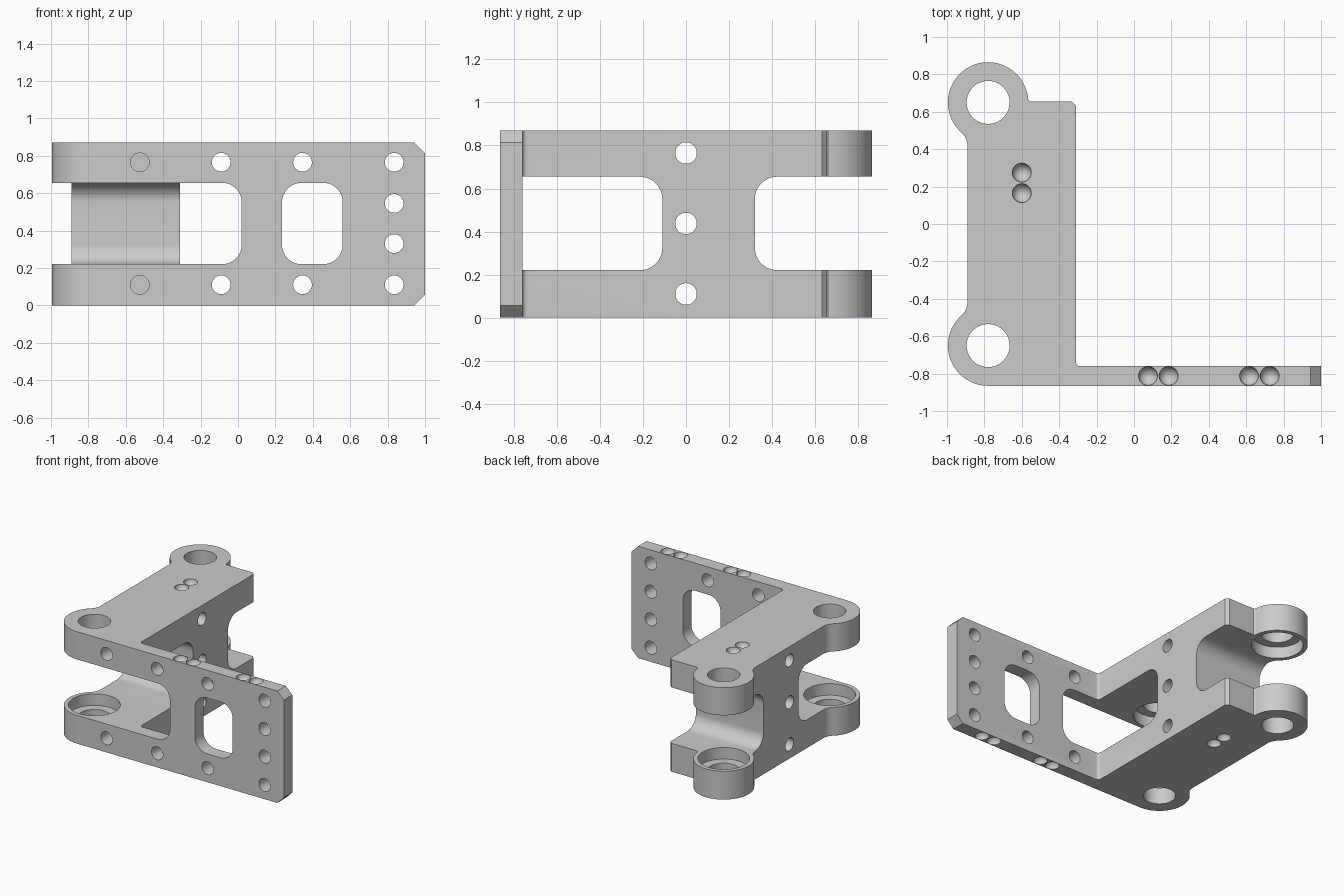
import bpy, bmesh
from math import cos, sin, radians, atan2, degrees
from mathutils import Matrix

cube = bpy.data.objects.get("Cube")
if cube:
    bpy.data.objects.remove(cube, do_unlink=True)

HEIGHT = 0.87
ARM_LOW, ARM_HIGH = 0.22, 0.655      # inner faces of the two arms
BOSS_X, BOSS_Y, BOSS_R = -0.78, 0.65, 0.215
WALL_X, INNER_X = -0.89, -0.31
FRONT, PLATE_BACK = -0.865, -0.76
HOLE_R = 0.05


def arc(cx, cy, r, start, end, n=12):
    angles = [radians(start + (end - start) * i / n) for i in range(n + 1)]
    return [(cx + r * cos(a), cy + r * sin(a)) for a in angles]


def circle(cx, cy, r):
    return arc(cx, cy, r, 0, 360, 40)[:-1]


def rounded(u0, u1, v0, v1, r=0.105):
    return (arc(u1 - r, v1 - r, r, 0, 90) + arc(u0 + r, v1 - r, r, 90, 180)
            + arc(u0 + r, v0 + r, r, 180, 270) + arc(u1 - r, v0 + r, r, 270, 360))


def place(axis, u, v, w):
    return {"x": (w, u, v), "y": (u, w, v), "z": (u, v, w)}[axis]


def add_prism(bm, profile, axis, start, end):
    """Extrude a 2D profile along an axis."""
    low = [bm.verts.new(place(axis, u, v, start)) for u, v in profile]
    high = [bm.verts.new(place(axis, u, v, end)) for u, v in profile]
    bm.faces.new(low)
    bm.faces.new(high)
    n = len(profile)
    for i in range(n):
        j = (i + 1) % n
        bm.faces.new((low[i], low[j], high[j], high[i]))


def make_object(name, bm):
    bmesh.ops.recalc_face_normals(bm, faces=bm.faces[:])
    mesh = bpy.data.meshes.new(name)
    bm.to_mesh(mesh)
    bm.free()
    obj = bpy.data.objects.new(name, mesh)
    bpy.context.collection.objects.link(obj)
    return obj


def prisms(name, items):
    bm = bmesh.new()
    for item in items:
        add_prism(bm, *item)
    return make_object(name, bm)


# Plan outline: two round bosses blended into the wall, plus the front plate
blend = 0.1
dx = BOSS_X - (WALL_X - blend)
dy = ((BOSS_R + blend) ** 2 - dx ** 2) ** 0.5
turn = degrees(atan2(dy, dx))
blend_x, blend_y = WALL_X - blend, BOSS_Y - dy
body_top = 0.655
outline = (
    arc(BOSS_X, BOSS_Y, BOSS_R, 4, 180 + turn, 40)
    + arc(blend_x, blend_y, blend, turn, 0)
    + arc(blend_x, -blend_y, blend, 0, -turn)
    + arc(BOSS_X, -BOSS_Y, BOSS_R, 180 - turn, 270, 28)
    + [(1, FRONT), (1, PLATE_BACK)]
    + arc(INNER_X + 0.02, PLATE_BACK + 0.02, 0.02, 270, 180, 4)
    + [(INNER_X, body_top - 0.022), (INNER_X - 0.022, body_top),
       (BOSS_X + BOSS_R + 0.008, body_top)]
)
bracket = prisms("bracket", [(outline, "z", 0, HEIGHT)])

# Openings between the arms, and the window in the plate
cutters = [
    prisms("front_arm_gap", [(rounded(-1.3, -0.11, ARM_LOW, ARM_HIGH), "x", -1.3, INNER_X + 0.01)]),
    prisms("rear_arm_gap", [(rounded(0.32, 1.3, ARM_LOW, ARM_HIGH), "x", -1.3, 0)]),
    prisms("plate_openings", [
        (rounded(-1.3, 0.02, ARM_LOW, ARM_HIGH), "y", -1.2, -0.7),
        (rounded(0.235, 0.56, ARM_LOW, ARM_HIGH), "y", -1.2, -0.7)]),
]

# Chamfered plate corners
c = 0.056
cutters.append(prisms("corner_chamfers", [
    ([(1 - c - 0.1, z - s * 0.1), (1.1, z - s * 0.1), (1.1, z + s * (c + 0.1))], "y", -1.2, -0.5)
    for z, s in ((0, 1), (HEIGHT, -1))]))

# Fixing holes; the two at the arm ends are blind
low, high = 0.11, 0.765
plate_holes = [(x, z, -0.6) for x in (-0.09, 0.345) for z in (low, high)]
plate_holes += [(0.835, z, -0.6) for z in (low, 0.33, 0.545, high)]
plate_holes += [(-0.525, z, -0.45) for z in (low, high)]
cutters.append(prisms("plate_holes", [
    (circle(x, z, HOLE_R), "y", -1.2, end) for x, z, end in plate_holes]))
cutters.append(prisms("column_holes", [
    (circle(0, z, HOLE_R), "x", -1.2, 0) for z in (low, 0.4375, high)]))

# Boss bores with bearing recesses on the inner faces
cutters.append(prisms("boss_bores", [
    (circle(BOSS_X, s * BOSS_Y, 0.115), "z", -0.2, 1.1) for s in (1, -1)]))
cutters.append(prisms("bearing_recesses", [
    (circle(BOSS_X, s * BOSS_Y, 0.183), "z", ARM_LOW - 0.09, ARM_HIGH + 0.09) for s in (1, -1)]))

# Round dimples on the top and bottom faces
bm = bmesh.new()
spots = [(-0.6, 0.275), (-0.6, 0.165)] + [(x, -0.8125) for x in (0.075, 0.185, 0.615, 0.725)]
for x, y in spots:
    for z in (0, HEIGHT):
        bmesh.ops.create_uvsphere(bm, u_segments=24, v_segments=13, radius=0.051,
                                  matrix=Matrix.Translation((x, y, z)))
cutters.append(make_object("dimples", bm))

# Cut everything out of the bracket
bpy.ops.object.select_all(action="DESELECT")
bpy.context.view_layer.objects.active = bracket
bracket.select_set(True)
for cutter in cutters:
    cutter.hide_render = True
    mod = bracket.modifiers.new(cutter.name, "BOOLEAN")
    mod.operation = "DIFFERENCE"
    mod.solver = "EXACT"
    mod.object = cutter
    bpy.ops.object.modifier_apply(modifier=mod.name)
for cutter in cutters:
    bpy.data.objects.remove(cutter, do_unlink=True)

# Single light grey metal
grey = bpy.data.materials.new("light_grey")
grey.use_nodes = True
colour = (0.6, 0.6, 0.6, 1)
grey.diffuse_color = colour
grey.node_tree.nodes["Principled BSDF"].inputs["Base Color"].default_value = colour
bracket.data.materials.clear()
bracket.data.materials.append(grey)
for face in bracket.data.polygons:
    face.material_index = 0
bpy.ops.object.shade_smooth_by_angle(angle=radians(30))
